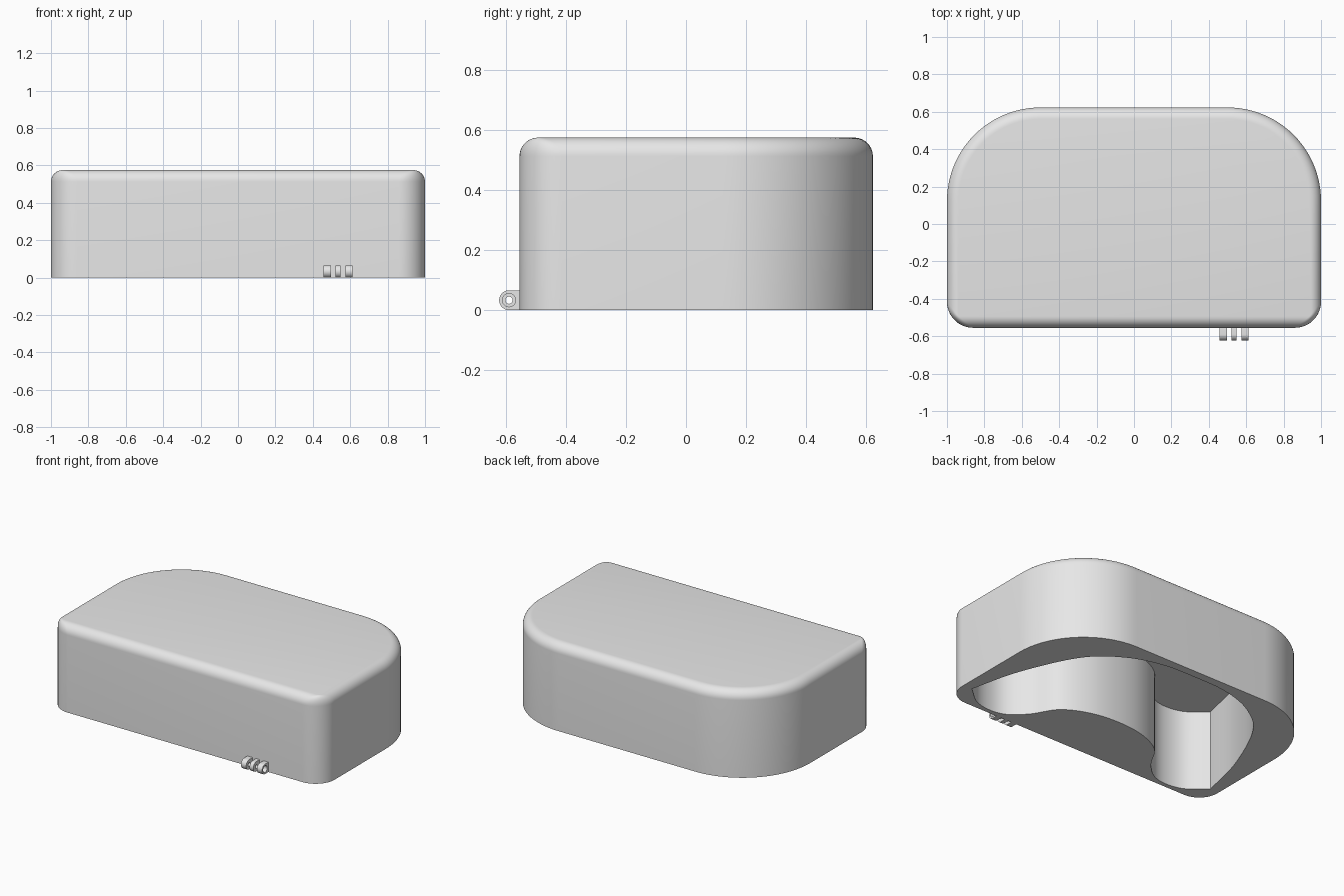
import bpy, bmesh
from math import sin, cos, pi
from mathutils import Vector

if "Cube" in bpy.data.objects:
    bpy.data.objects.remove(bpy.data.objects["Cube"])

grey = bpy.data.materials.new("light_grey")
grey.use_nodes = True
grey.diffuse_color = (0.8, 0.8, 0.8, 1)
grey.node_tree.nodes["Principled BSDF"].inputs["Base Color"].default_value = (0.8, 0.8, 0.8, 1)


def add_object(name, bm):
    bmesh.ops.remove_doubles(bm, verts=bm.verts, dist=1e-5)
    bmesh.ops.recalc_face_normals(bm, faces=bm.faces)
    mesh = bpy.data.meshes.new(name)
    bm.to_mesh(mesh)
    bm.free()
    mesh.materials.append(grey)
    obj = bpy.data.objects.new(name, mesh)
    bpy.context.collection.objects.link(obj)
    return obj


def bridge(bm, a, b):
    for i in range(len(a)):
        j = (i + 1) % len(a)
        bm.faces.new((a[i], a[j], b[j], b[i]))


def loft(name, rings):
    """Closed solid through rings of equal length, capped at both ends."""
    bm = bmesh.new()
    loops = [[bm.verts.new(p) for p in ring] for ring in rings]
    for a, b in zip(loops, loops[1:]):
        bridge(bm, a, b)
    bm.faces.new(loops[0])
    bm.faces.new(loops[-1])
    return add_object(name, bm)


def smooth(obj):
    bpy.ops.object.select_all(action='DESELECT')
    obj.select_set(True)
    bpy.context.view_layer.objects.active = obj
    bpy.ops.object.shade_smooth_by_angle()


# Body: rounded outline with a rounded top edge; front corners taper to a point
FRONT, BACK, HEIGHT, FILLET = -0.555, 0.623, 0.575, 0.062


def outline(z, inset, front_radius):
    corners = [(1, 1, 0.5 - inset, 24), (-1, 1, 0.5 - inset, 24),
               (-1, -1, front_radius, 12), (1, -1, front_radius, 12)]
    ring = []
    for k, (sx, sy, r, steps) in enumerate(corners):
        cx = sx * (1 - inset - r)
        cy = BACK - inset - r if sy > 0 else FRONT + inset + r
        for i in range(steps + 1):
            t = (k + i / steps) * pi / 2
            ring.append((cx + r * cos(t), cy + r * sin(t), z))
    return ring


rings = [outline(0, 0, 0.14)]
for i in range(11):
    t = i / 10 * pi / 2
    rings.append(outline(HEIGHT - FILLET * (1 - sin(t)), FILLET * (1 - cos(t)), 0.14 * cos(t)))
body = loft("body", rings)


# Kidney-shaped hollow underneath, open at the bottom
def spline(points, steps=8):
    p = [Vector(q) for q in points]
    p = [2 * p[0] - p[1]] + p + [2 * p[-1] - p[-2]]
    out = []
    for a, b, c, d in zip(p, p[1:], p[2:], p[3:]):
        for i in range(steps):
            t = i / steps
            out.append(b + (c - a) * t / 2 + (2 * a - 5 * b + 4 * c - d) * t * t / 2
                       + (3 * b - a - 3 * c + d) * t ** 3 / 2)
    return out + [p[-2]]


rear = [(0.25, 0.555), (0.48, 0.475), (0.68, 0.30), (0.85, -0.065), (0.935, -0.40)]
lobe = [(0.935, -0.40), (0.81, -0.50), (0.68, -0.525), (0.57, -0.495),
        (0.47, -0.40), (0.37, -0.25), (0.2, -0.165)]
flip = lambda pts: [(-x, y) for x, y in reversed(pts)]
back_curve = spline(flip(rear) + [(0, 0.568)] + rear)
front_curve = spline(lobe + [(0, -0.14)] + flip(lobe))
shape = back_curve[:-1] + front_curve[:-1]
cutter = loft("hollow_cutter", [[(x, y, z) for x, y in shape] for z in (-0.1, 0.535)])
cutter.hide_render = True

cut = body.modifiers.new("hollow", 'BOOLEAN')
cut.operation = 'DIFFERENCE'
cut.solver = 'EXACT'
cut.object = cutter
bpy.context.view_layer.objects.active = body
bpy.ops.object.modifier_apply(modifier=cut.name)
bpy.data.objects.remove(cutter)
smooth(body)


# Hinge knuckles on the front lower edge
def knuckle(name, x0, x1, hole, radius=0.033, y=-0.59, n=32):
    bm = bmesh.new()
    loops = []
    for x, inner in ((x0, False), (x1, False), (x1, True), (x0, True)):
        loop = []
        for i in range(n):
            t = 2 * pi * i / n
            r = hole if inner else radius
            dy = 0.04 if cos(t) > 1e-6 and not inner else r * cos(t)
            loop.append(bm.verts.new((x, y + dy, radius + r * sin(t))))
        loops.append(loop)
    for k in range(4):
        bridge(bm, loops[k], loops[(k + 1) % 4])
    smooth(add_object(name, bm))


knuckle("hinge_knuckle_inner", 0.458, 0.496, 0.012)
knuckle("hinge_knuckle_middle", 0.521, 0.548, 0.012)
knuckle("hinge_knuckle_outer", 0.575, 0.612, 0.022)
